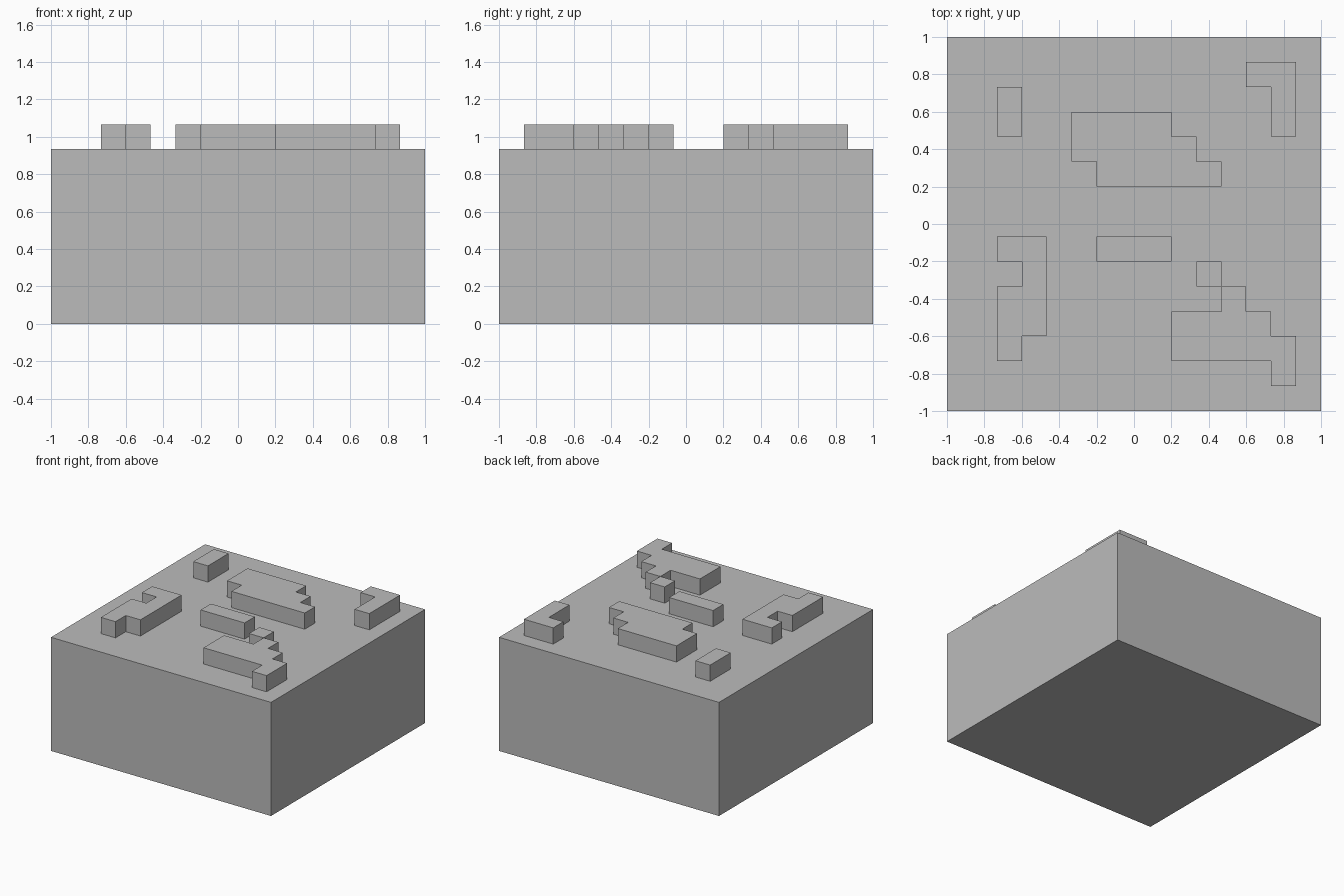
import bpy
import bmesh

cube = bpy.data.objects.get("Cube")
if cube:
    bpy.data.objects.remove(cube, do_unlink=True)

U = 2 / 15      # side of one grid cell
BASE = 7        # height of the base in cells

stone = bpy.data.materials.new("stone_grey")
stone.use_nodes = True
grey = (0.5, 0.5, 0.5, 1)
stone.diffuse_color = grey
stone.node_tree.nodes["Principled BSDF"].inputs["Base Color"].default_value = grey


def prism(name, outline, bottom, height):
    """Extrude a counter-clockwise grid outline (cells from the front right corner)."""
    bm = bmesh.new()
    verts = [bm.verts.new((x * U - 1, y * U - 1, bottom * U)) for x, y in outline]
    face = bm.faces.new(verts)
    side = bmesh.ops.extrude_face_region(bm, geom=[face])
    top = [v for v in side["geom"] if isinstance(v, bmesh.types.BMVert)]
    bmesh.ops.translate(bm, verts=top, vec=(0, 0, height * U))
    bmesh.ops.recalc_face_normals(bm, faces=bm.faces)
    mesh = bpy.data.meshes.new(name)
    bm.to_mesh(mesh)
    bm.free()
    mesh.materials.append(stone)
    bpy.context.collection.objects.link(bpy.data.objects.new(name, mesh))


def box(x0, y0, x1, y1):
    return [(x0, y0), (x1, y0), (x1, y1), (x0, y1)]


# Solid base
prism("base_block", box(0, 0, 15, 15), 0, BASE)

# Raised pieces, one cell high
raised = {
    "back_small_block": box(2, 11, 3, 13),
    "centre_bar": box(6, 6, 9, 7),
    "front_single_block": box(10, 5, 11, 6),
    "back_corner_piece": [(13, 11), (14, 11), (14, 14), (12, 14), (12, 13), (13, 13)],
    "centre_stepped_piece": [(6, 9), (11, 9), (11, 10), (10, 10), (10, 11),
                             (9, 11), (9, 12), (5, 12), (5, 10), (6, 10)],
    "side_hooked_piece": [(2, 2), (3, 2), (3, 3), (4, 3), (4, 7),
                          (2, 7), (2, 6), (3, 6), (3, 5), (2, 5)],
    "front_stepped_piece": [(9, 2), (13, 2), (13, 1), (14, 1), (14, 3), (13, 3),
                            (13, 4), (12, 4), (12, 5), (11, 5), (11, 4), (9, 4)],
}
for name, outline in raised.items():
    prism(name, outline, BASE, 1)
